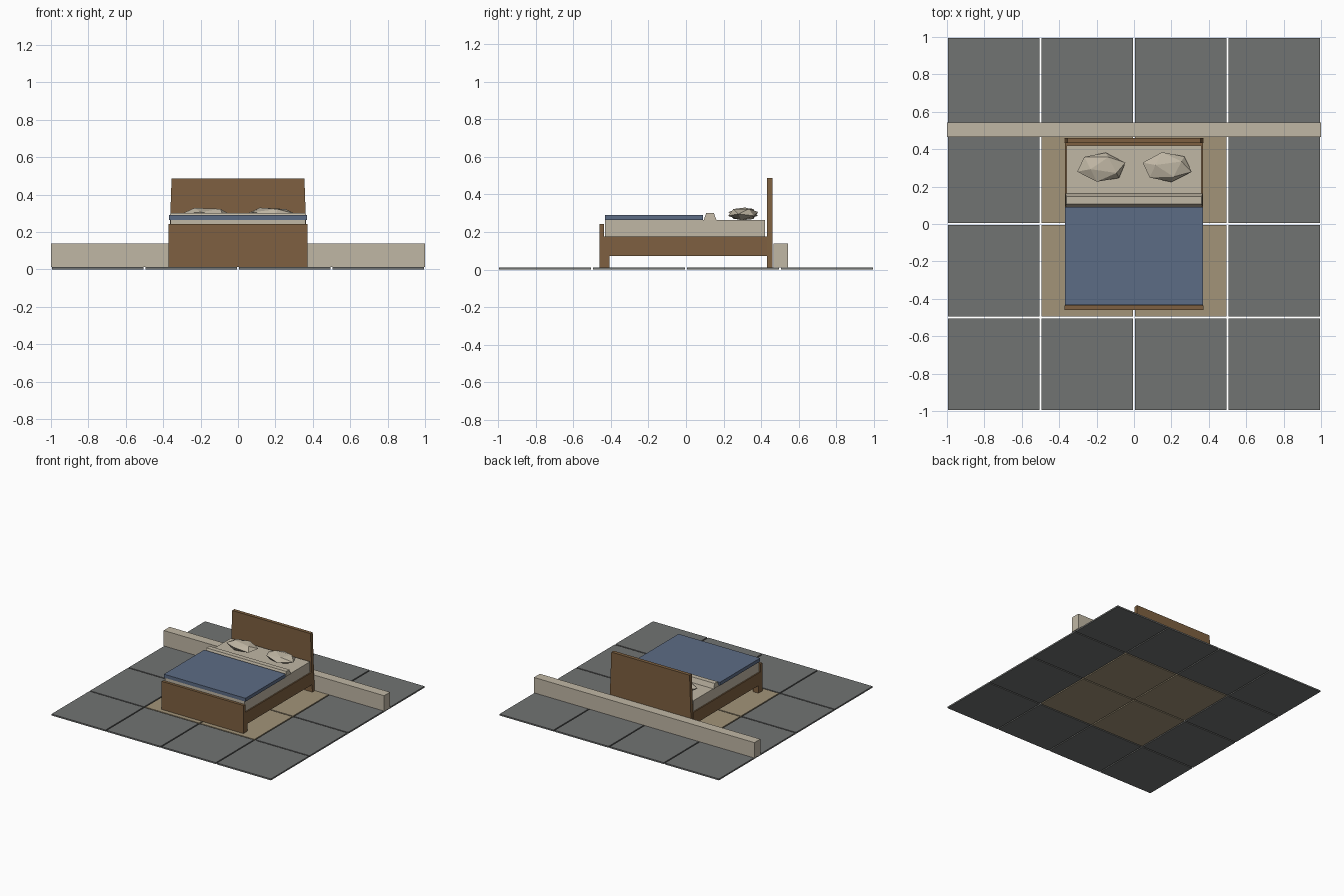
import bpy, bmesh, math, random
from mathutils import Matrix

if "Cube" in bpy.data.objects:
    bpy.data.objects.remove(bpy.data.objects["Cube"])

random.seed(4)


def material(name, rgb):
    m = bpy.data.materials.new(name)
    m.diffuse_color = (*rgb, 1)
    m.use_nodes = True
    m.node_tree.nodes["Principled BSDF"].inputs["Base Color"].default_value = m.diffuse_color
    return m


GREY = material("grey_stone", (0.165, 0.172, 0.168))
TAN = material("tan_floor", (0.36, 0.295, 0.19))
BEIGE = material("beige_linen", (0.53, 0.475, 0.375))
BROWN = material("brown_wood", (0.21, 0.118, 0.052))
BLUE = material("blue_blanket", (0.108, 0.15, 0.235))


def finish(name, bm, mat):
    mesh = bpy.data.meshes.new(name)
    bm.to_mesh(mesh)
    bm.free()
    mesh.materials.append(mat)
    ob = bpy.data.objects.new(name, mesh)
    bpy.context.collection.objects.link(ob)
    return ob


def box(name, mat, x, y, z, inset_x=0, inset_y=0):
    """Box from (min, max) ranges; the top may be inset to taper it."""
    bm = bmesh.new()
    bmesh.ops.create_cube(bm, size=1)
    cx, cy = sum(x) / 2, sum(y) / 2
    for v in bm.verts:
        top = v.co.z > 0
        hx = (x[1] - x[0]) / 2 - (inset_x if top else 0)
        hy = (y[1] - y[0]) / 2 - (inset_y if top else 0)
        v.co = (cx + math.copysign(hx, v.co.x),
                cy + math.copysign(hy, v.co.y), z[1] if top else z[0])
    return finish(name, bm, mat)


# Floor: 4 x 4 tiles with open gaps, the middle four in tan
T = 0.012
for i in range(4):
    for j in range(4):
        cx, cy = -0.75 + 0.5 * i, -0.75 + 0.5 * j
        middle = i in (1, 2) and j in (1, 2)
        box("floor_tile", TAN if middle else GREY,
            (cx - 0.245, cx + 0.245), (cy - 0.245, cy + 0.245), (0, T))

# Low wall behind the bed
box("low_wall", BEIGE, (-1, 1), (0.465, 0.542), (T, 0.138))

# Wooden frame
box("headboard", BROWN, (-0.372, 0.372), (0.432, 0.461), (T, 0.487), inset_x=0.017)
box("footboard", BROWN, (-0.372, 0.372), (-0.459, -0.437), (T, 0.242))
box("bed_base", BROWN, (-0.37, 0.37), (-0.437, 0.432), (0.073, 0.175))
for s in (-1, 1):
    box("foot_leg", BROWN, sorted((s * 0.32, s * 0.37)), (-0.437, -0.408), (T, 0.073))

# Bedding
box("mattress", BEIGE, (-0.36, 0.36), (-0.43, 0.42), (0.175, 0.263))
box("blanket", BLUE, (-0.37, 0.37), (-0.432, 0.09), (0.263, 0.291))
box("folded_sheet", BEIGE, (-0.366, 0.366), (0.094, 0.162), (0.263, 0.302), inset_x=0.004, inset_y=0.014)

# Faceted pillows
for s in (-1, 1):
    bm = bmesh.new()
    bmesh.ops.create_icosphere(bm, subdivisions=1, radius=1)
    bm.transform(Matrix.Rotation(math.pi / 2, 4, 'Y') @ Matrix.Rotation(0.3 * s, 4, 'X'))
    for v in bm.verts:
        v.co *= random.uniform(0.97, 1.03)
    bm.transform(Matrix.Translation((0.175 * s, 0.304, 0.296))
                 @ Matrix.Diagonal((0.137, 0.083, 0.037, 1)))
    finish("pillow", bm, BEIGE)
